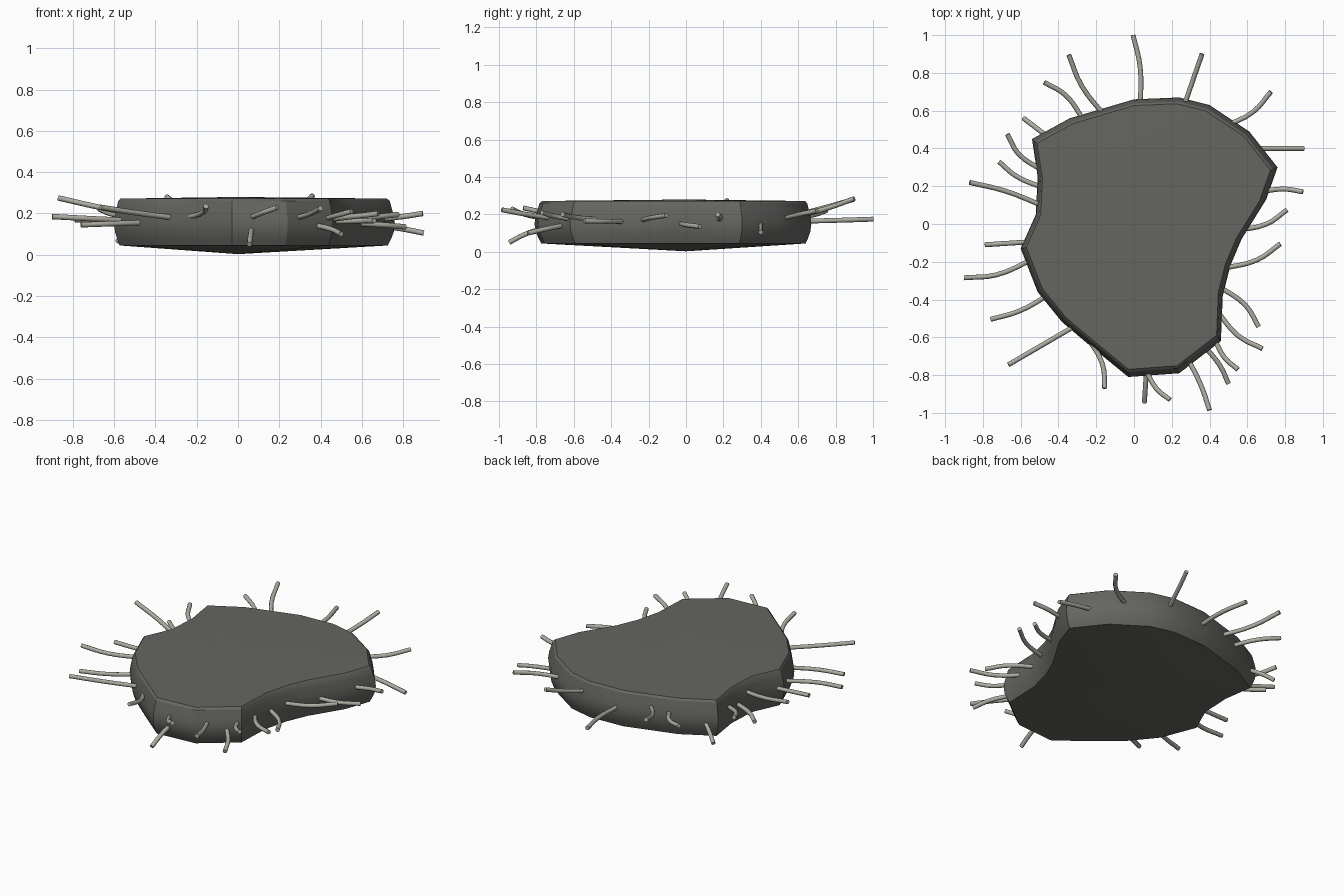
import bpy, bmesh
from mathutils import Vector

if "Cube" in bpy.data.objects:
    bpy.data.objects.remove(bpy.data.objects["Cube"])

# Body: irregular outline stacked in slightly bulging rings
outline = [(-.54, .45), (-.34, .56), (-.17, .61), (0, .66), (.24, .67), (.40, .63),
           (.61, .49), (.76, .30), (.70, .13), (.57, -.08), (.51, -.22), (.47, -.38),
           (.46, -.62), (.24, -.79), (-.03, -.81), (-.25, -.63), (-.38, -.52),
           (-.51, -.36), (-.60, -.13), (-.52, .05), (-.51, .25)]
levels = [(.955, .045), (.975, .075), (.993, .11), (1, .15), (.993, .19),
          (.98, .225), (.967, .26), (.95, .272)]
bm = bmesh.new()
rings = [[bm.verts.new((x * s, y * s, z)) for x, y in outline] for s, z in levels]
n = len(outline)
for low, high in zip(rings, rings[1:]):
    for i in range(n):
        j = (i + 1) % n
        bm.faces.new((low[i], low[j], high[j], high[i]))
bottom = bm.verts.new((0, 0, 0.003))
top = bm.verts.new((0, 0, .28))
for i in range(n):
    j = (i + 1) % n
    bm.faces.new((bottom, rings[0][j], rings[0][i]))
    bm.faces.new((top, rings[-1][i], rings[-1][j]))
bmesh.ops.recalc_face_normals(bm, faces=bm.faces)
mesh = bpy.data.meshes.new("body")
bm.to_mesh(mesh)
bm.free()
body = bpy.data.objects.new("body", mesh)
bpy.context.collection.objects.link(body)
bpy.context.view_layer.objects.active = body
body.select_set(True)
bpy.ops.object.shade_smooth_by_angle(angle=0.5)
m = bpy.data.materials.new("dark_grey")
m.diffuse_color = (.13, .13, .12, 1)
m.use_nodes = True
m.node_tree.nodes["Principled BSDF"].inputs["Base Color"].default_value = m.diffuse_color
mesh.materials.append(m)

# Hairs: base x, y, tip x, y, z and an optional sideways bend
hairs = [(-.17, .60, -.345, .895, .28, .025), (-.29, .57, -.475, .75, .22, -.03),
         (-.48, .48, -.585, .56, .065), (-.51, .31, -.67, .475, .22, .03),
         (-.51, .21, -.715, .33, .15, .02), (-.5, .10, -.87, .22, .275, -.015),
         (-.56, -.095, -.79, -.11, .17), (-.57, -.195, -.90, -.285, .185, .03),
         (-.47, -.38, -.76, -.505, .145, .02), (-.33, -.55, -.665, -.745, .23),
         (-.235, -.635, -.155, -.87, .235, .03), (.065, -.79, .055, -.945, .05),
         (.08, -.79, .19, -.93, .23, -.02), (.29, -.73, .40, -.985, .225, .01),
         (.385, -.67, .50, -.845, .10, .015), (.44, -.62, .55, -.77, .21, -.02),
         (.465, -.48, .68, -.66, .20, -.03), (.48, -.36, .66, -.545, .165, .03),
         (.505, -.22, .775, -.105, .195, -.03), (.57, -.02, .81, .075, .135, -.03),
         (.70, .17, .895, .17, .20, .015), (.69, .40, .90, .40, .105),
         (.50, .535, .725, .70, .22, -.03), (.27, .64, .36, .90, .285),
         (.03, .66, -.005, 1.0, .175, -.02)]
curve = bpy.data.curves.new("hairs", 'CURVE')
curve.dimensions = '3D'
curve.bevel_depth = .013
curve.bevel_resolution = 2
curve.use_fill_caps = True
curve.resolution_u = 4
for bx, by, tx, ty, tz, *bend in hairs:
    base, tip = Vector((bx, by, .12 + .25 * tz)), Vector((tx, ty, tz))
    d = tip - base
    d.z = 0
    d.normalize()
    side = Vector((-d.y, d.x, 0)) * (bend[0] if bend else 0)
    points = (base - d * .04, (base + tip) / 2 + side, tip)
    spline = curve.splines.new('BEZIER')
    spline.bezier_points.add(2)
    for bp, p in zip(spline.bezier_points, points):
        bp.co = p
        bp.handle_left_type = bp.handle_right_type = 'AUTO'
m = bpy.data.materials.new("pale_grey")
m.diffuse_color = (.42, .41, .36, 1)
m.use_nodes = True
m.node_tree.nodes["Principled BSDF"].inputs["Base Color"].default_value = m.diffuse_color
curve.materials.append(m)
bpy.context.collection.objects.link(bpy.data.objects.new("hairs", curve))
